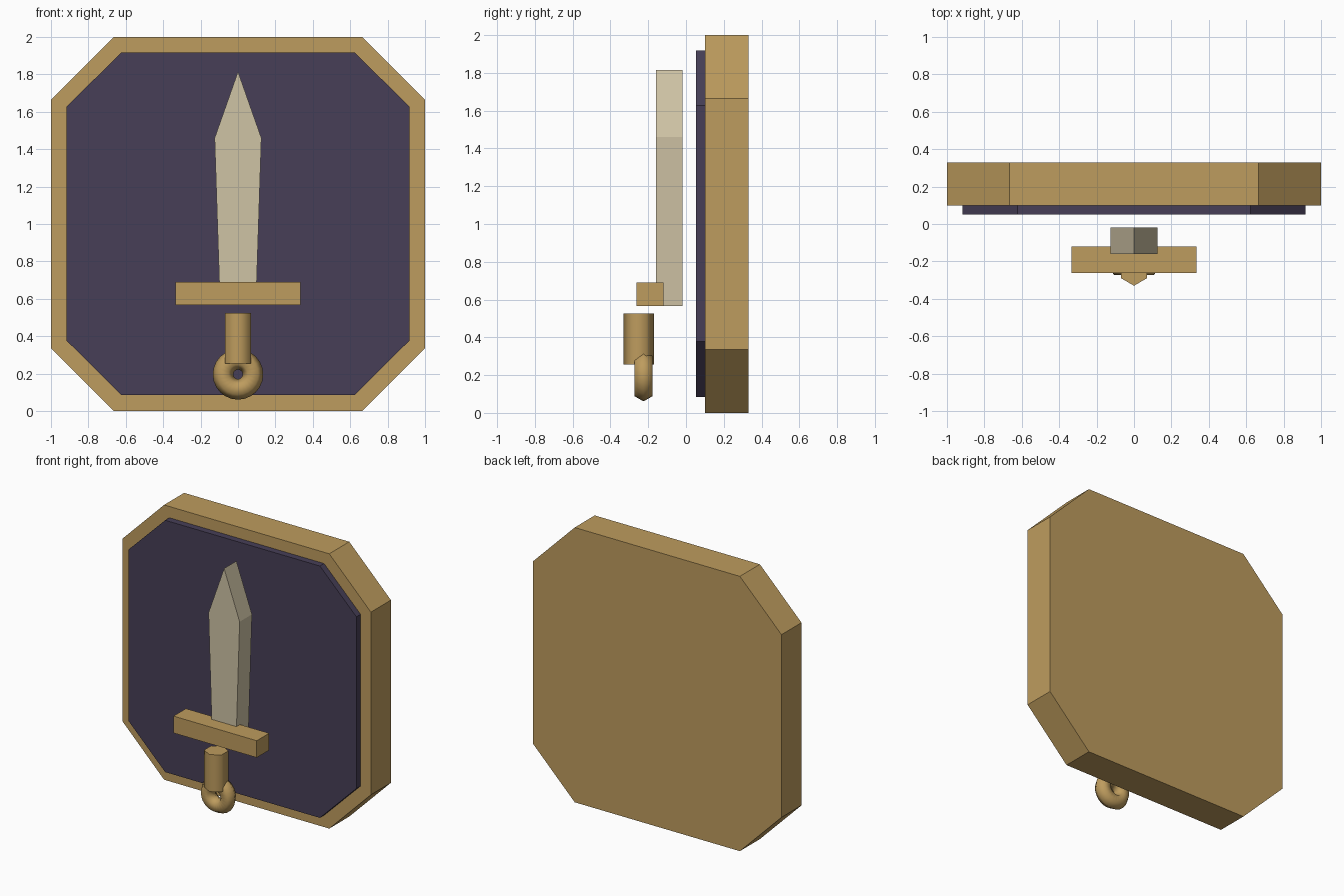
import bpy, bmesh, math

if "Cube" in bpy.data.objects:
    bpy.data.objects.remove(bpy.data.objects["Cube"])


def lin(c):
    c /= 255
    return c / 12.92 if c <= 0.04045 else ((c + 0.055) / 1.055) ** 2.4


def material(name, r, g, b):
    m = bpy.data.materials.new(name)
    m.diffuse_color = (lin(r), lin(g), lin(b), 1)
    m.use_nodes = True
    m.node_tree.nodes["Principled BSDF"].inputs["Base Color"].default_value = m.diffuse_color
    return m


gold = material("gold", 190, 156, 94)
violet = material("dark_violet", 71, 63, 87)
bone = material("pale_steel", 207, 195, 165)


def plate(name, right_half, y0, y1, mat):
    """Mirror a right-hand x,z outline and extrude it from y0 to y1."""
    outline = right_half + [(-x, z) for x, z in reversed(right_half) if x > 0]
    bm = bmesh.new()
    face = bm.faces.new([bm.verts.new((x, y0, z)) for x, z in outline])
    ext = bmesh.ops.extrude_face_region(bm, geom=[face], use_keep_orig=True)
    moved = [v for v in ext["geom"] if isinstance(v, bmesh.types.BMVert)]
    bmesh.ops.translate(bm, verts=moved, vec=(0, y1 - y0, 0))
    bmesh.ops.recalc_face_normals(bm, faces=bm.faces)
    mesh = bpy.data.meshes.new(name)
    bm.to_mesh(mesh)
    bm.free()
    mesh.materials.append(mat)
    ob = bpy.data.objects.new(name, mesh)
    bpy.context.collection.objects.link(ob)
    return ob


def finish(name, mat, angle):
    ob = bpy.context.object
    ob.name = name
    ob.data.materials.append(mat)
    bpy.ops.object.shade_smooth_by_angle(angle=math.radians(angle))
    return ob


# Octagonal backing and raised front panel
plate("backing_board", [(0.665, 0), (1, 0.335), (1, 1.665), (0.665, 2)], 0.10, 0.33, gold)
plate("front_panel", [(0.623, 0.085), (0.917, 0.377), (0.917, 1.627), (0.623, 1.918)],
      0.052, 0.10, violet)

# Sword blade and crossguard
plate("blade", [(0.096, 0.567), (0.125, 1.46), (0, 1.815)], -0.16, -0.018, bone)
plate("crossguard", [(0.335, 0.567), (0.335, 0.69)], -0.263, -0.12, gold)

# Six-sided grip with a corner facing forward
bpy.ops.mesh.primitive_cylinder_add(vertices=6, radius=0.08, depth=0.27,
                                    location=(0, -0.25, 0.39))
finish("grip", gold, 65)

# Pommel ring with a six-sided section
bpy.ops.mesh.primitive_torus_add(major_segments=24, minor_segments=6,
                                 major_radius=0.08, minor_radius=0.055,
                                 location=(0, -0.225, 0.196),
                                 rotation=(math.pi / 2, 0, 0))
finish("pommel_ring", gold, 65)
